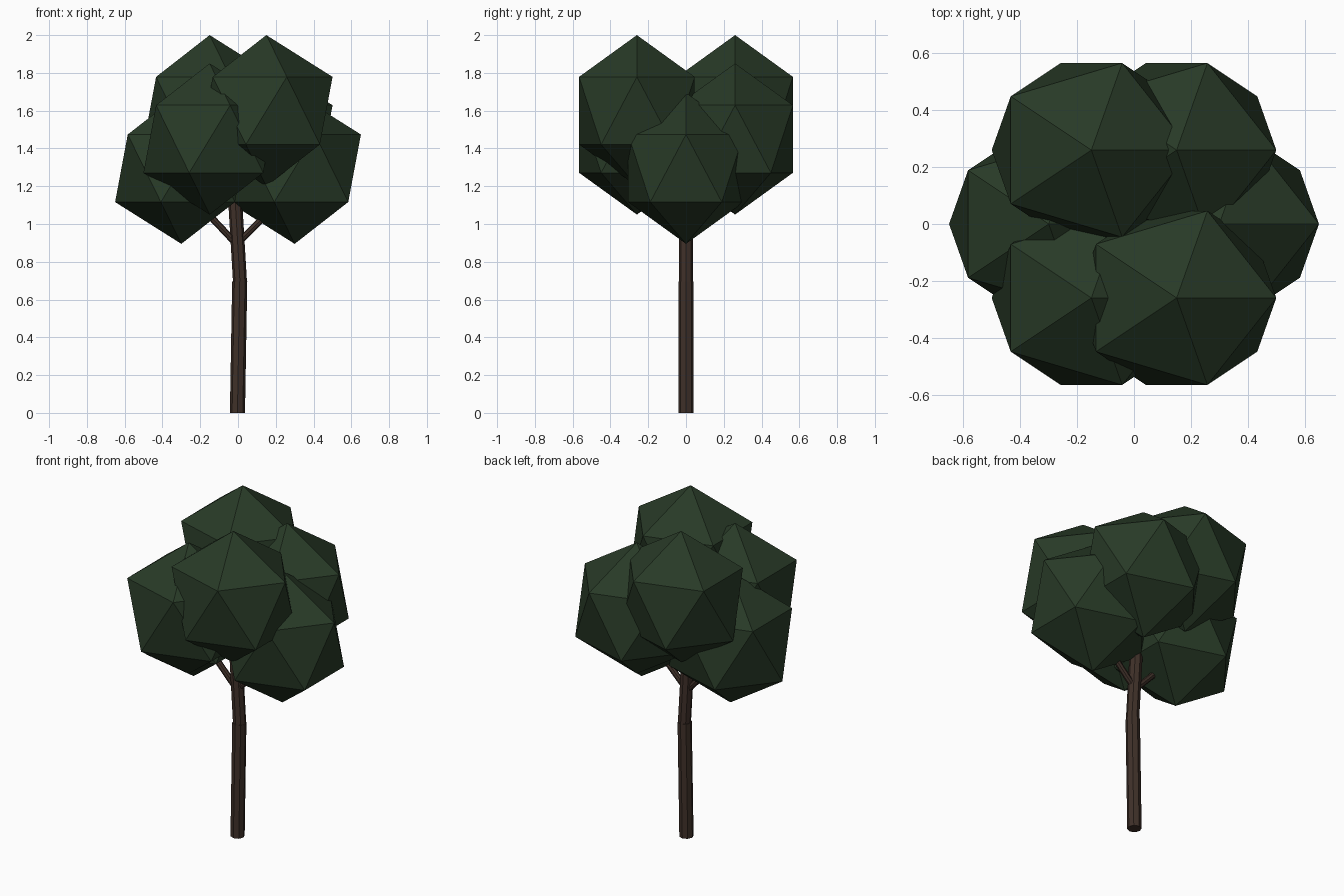
import bpy
from mathutils import Vector

if "Cube" in bpy.data.objects:
    bpy.data.objects.remove(bpy.data.objects["Cube"])


def material(name, rgb):
    m = bpy.data.materials.new(name)
    m.diffuse_color = (*rgb, 1)
    m.use_nodes = True
    m.node_tree.nodes["Principled BSDF"].inputs["Base Color"].default_value = m.diffuse_color
    return m


leaf = material("dark green leaves", (0.021, 0.042, 0.020))
bark = material("dark brown bark", (0.050, 0.030, 0.022))


def rod(name, a, b, radius, sides=8):
    """Straight cylinder from a to b."""
    a, b = Vector(a), Vector(b)
    bpy.ops.mesh.primitive_cylinder_add(vertices=sides, radius=radius,
                                        depth=(b - a).length, location=(a + b) / 2)
    ob = bpy.context.object
    ob.rotation_euler = (b - a).to_track_quat('Z', 'Y').to_euler()
    ob.name = name
    ob.data.materials.append(bark)


def clump(name, loc):
    """Faceted leaf clump: a slightly squashed icosahedron."""
    bpy.ops.mesh.primitive_ico_sphere_add(subdivisions=1, radius=1, location=loc)
    ob = bpy.context.object
    ob.scale = (0.392, 0.36, 0.40)
    ob.name = name
    ob.data.materials.append(leaf)


# Bent trunk in two lengths
rod("lower_trunk", (-0.003, 0, 0), (0.009, 0, 0.695), 0.04)
rod("upper_trunk", (0.011, 0, 0.685), (-0.022, 0, 1.24), 0.037)

# Side branches
rod("right_branch", (-0.005, 0, 0.895), (0.24, 0, 1.14), 0.018)
rod("left_branch", (0.0, 0, 0.885), (-0.24, 0, 1.14), 0.018)

# Leaf clumps: opposite pairs at three heights
for s, side in ((1, "right"), (-1, "left")):
    clump(f"high_leaves_{side}", (0.15 * s, -0.26 * s, 1.60))
    clump(f"middle_leaves_{side}", (0.15 * s, 0.26 * s, 1.45))
    clump(f"low_leaves_{side}", (0.30 * s, 0, 1.295))
